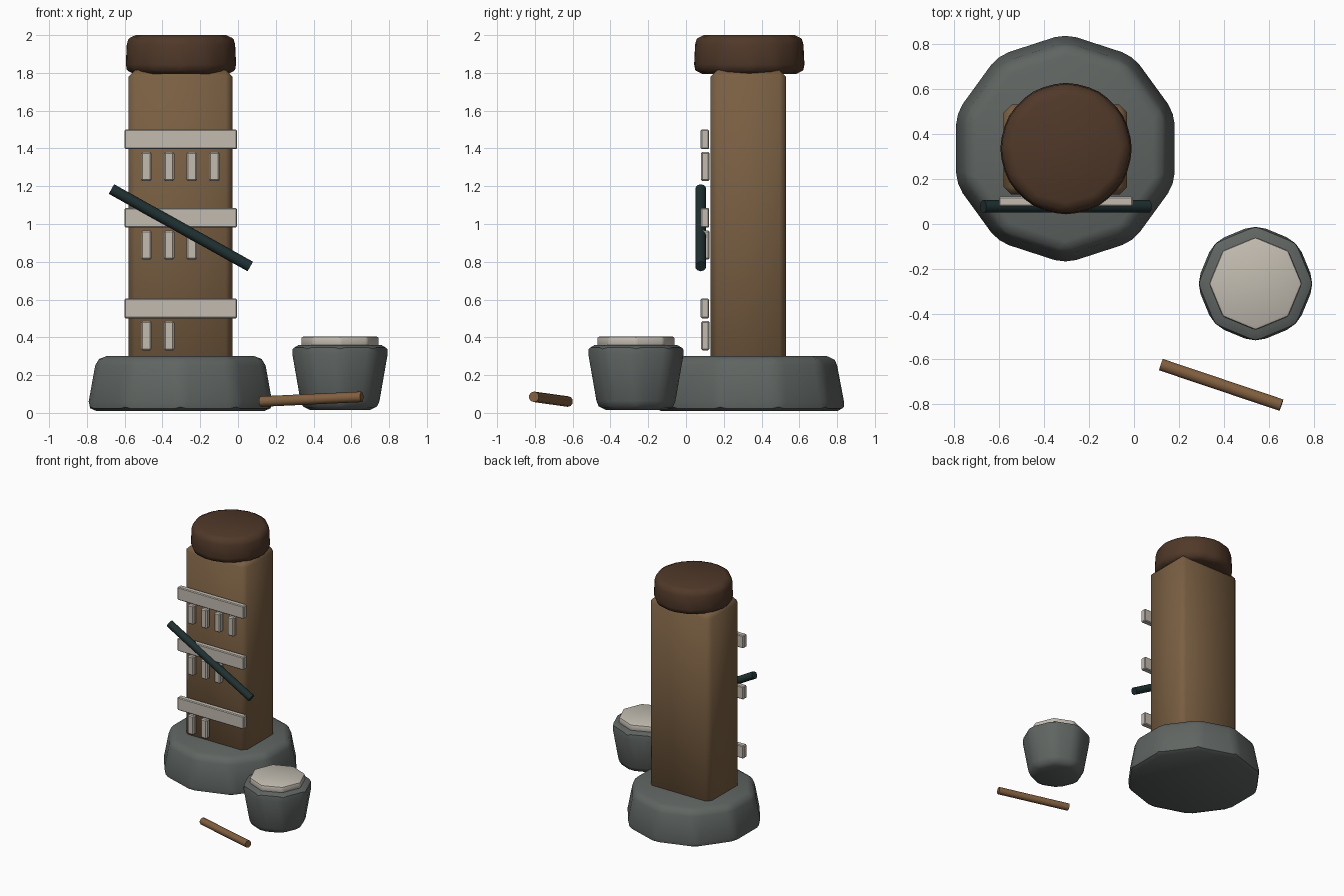
import bpy, bmesh, math
from mathutils import Vector

cube = bpy.data.objects.get("Cube")
if cube:
    bpy.data.objects.remove(cube, do_unlink=True)


def material(name, rgb):
    m = bpy.data.materials.new(name)
    m.use_nodes = True
    m.diffuse_color = (*rgb, 1)
    bsdf = m.node_tree.nodes["Principled BSDF"]
    bsdf.inputs["Base Color"].default_value = (*rgb, 1)
    bsdf.inputs["Roughness"].default_value = 0.8
    return m


STONE = material("grey stone", (0.115, 0.13, 0.122))
WOOD = material("brown wood", (0.195, 0.115, 0.055))
DARK_WOOD = material("dark brown wood", (0.08, 0.04, 0.022))
BONE = material("pale bone", (0.54, 0.5, 0.435))
ROD = material("dark teal", (0.014, 0.03, 0.031))
STICK = material("light brown wood", (0.22, 0.115, 0.05))


def finish(name, bm, mat, loc, bevel=0.0, segments=1, angle=30):
    """Turn a bmesh into a bevelled, smooth-shaded object."""
    bmesh.ops.recalc_face_normals(bm, faces=bm.faces)
    if bevel:
        bmesh.ops.bevel(bm, geom=bm.edges[:], offset=bevel, segments=segments,
                        profile=0.5, affect='EDGES', clamp_overlap=True)
    mesh = bpy.data.meshes.new(name)
    bm.to_mesh(mesh)
    bm.free()
    ob = bpy.data.objects.new(name, mesh)
    bpy.context.collection.objects.link(ob)
    ob.location = loc
    mesh.materials.append(mat)
    bpy.ops.object.select_all(action='DESELECT')
    ob.select_set(True)
    bpy.context.view_layer.objects.active = ob
    bpy.ops.object.shade_smooth_by_angle(angle=math.radians(angle))
    return ob


def drum(name, mat, x, y, z0, z1, sides, r0, r1, bevel, segments=2, angle=50):
    """Upright faceted drum with a corner pointing along y."""
    bm = bmesh.new()
    bmesh.ops.create_cone(bm, cap_ends=True, segments=sides, radius1=r0,
                          radius2=r1, depth=z1 - z0)
    return finish(name, bm, mat, (x, y, (z0 + z1) / 2), bevel, segments, angle)


def box(name, mat, loc, size, bevel, segments=1, angle=30):
    bm = bmesh.new()
    bmesh.ops.create_cube(bm, size=1)
    bmesh.ops.scale(bm, vec=size, verts=bm.verts)
    return finish(name, bm, mat, loc, bevel, segments, angle)


def pole(name, mat, start, end, radius):
    a, b = Vector(start), Vector(end)
    bm = bmesh.new()
    bmesh.ops.create_cone(bm, cap_ends=True, segments=10, radius1=radius,
                          radius2=radius, depth=(b - a).length)
    turn = (b - a).to_track_quat('Z', 'Y').to_matrix()
    bmesh.ops.rotate(bm, cent=(0, 0, 0), matrix=turn, verts=bm.verts)
    return finish(name, bm, mat, (a + b) / 2, 0, 1, 50)


# Pillar on its stone base, with a round cap
PX, PY = -0.305, 0.335
drum("stone_base", STONE, PX, PY, 0.01, 0.3, 10, 0.52, 0.465, 0.05)
box("pillar", WOOD, (PX, PY - 0.005, 1.035), (0.55, 0.4, 1.56), 0.035, 1, 50)
drum("pillar_cap", DARK_WOOD, PX + 0.003, PY, 1.795, 2.0, 12, 0.302, 0.292, 0.05)

# Rows of pale slats, each with fewer hanging pegs than the row above
for top, count in ((1.5, 4), (1.085, 3), (0.605, 2)):
    box("slat", BONE, (-0.303, 0.1, top - 0.052), (0.595, 0.045, 0.104), 0.006)
    for i in range(count):
        box("peg", BONE, (-0.485 + 0.12 * i, 0.102, top - 0.196),
            (0.055, 0.045, 0.155), 0.008)

# Dark rod slung across the front
pole("crossing_rod", ROD, (-0.67, 0.078, 1.185), (0.065, 0.078, 0.775), 0.029)

# Small stone pot with a pale lid
drum("stone_pot", STONE, 0.54, -0.265, 0.015, 0.36, 8, 0.212, 0.272, 0.05)
drum("pot_lid", BONE, 0.54, -0.265, 0.35, 0.405, 8, 0.207, 0.207, 0.013, 2, 35)

# Loose stick on the ground
pole("loose_stick", STICK, (0.12, -0.625, 0.06), (0.655, -0.805, 0.085), 0.028)
